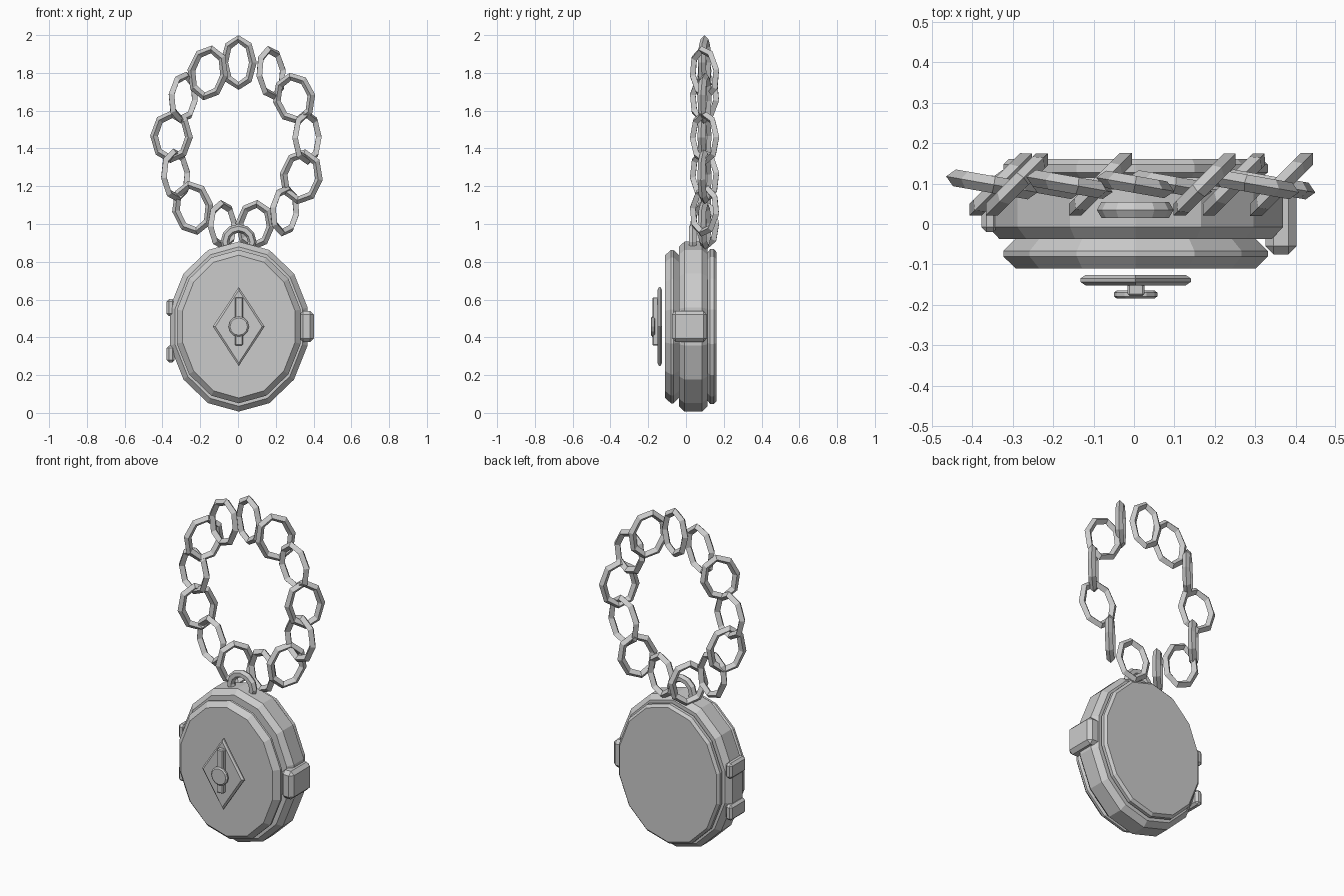
import bpy, bmesh
from math import sin, cos, pi, radians
from mathutils import Matrix, Vector

if "Cube" in bpy.data.objects:
    bpy.data.objects.remove(bpy.data.objects["Cube"])

CX, CZ = 0.004, 0.457   # centre of the locket


def finish(bm, name):
    bmesh.ops.recalc_face_normals(bm, faces=bm.faces)
    me = bpy.data.meshes.new(name)
    bm.to_mesh(me)
    bm.free()
    ob = bpy.data.objects.new(name, me)
    bpy.context.collection.objects.link(ob)
    return ob


def disc(name, sides, sections, cx=CX, cz=CZ):
    """Solid along y lofted through (y, radius_x, radius_z) sections."""
    bm = bmesh.new()
    rings = []
    for y, rx, rz in sections:
        rings.append([bm.verts.new((cx + rx * sin(2 * pi * i / sides), y,
                                    cz + rz * cos(2 * pi * i / sides)))
                      for i in range(sides)])
    for a, b in zip(rings, rings[1:]):
        for i in range(sides):
            j = (i + 1) % sides
            bm.faces.new((a[i], a[j], b[j], b[i]))
    bm.faces.new(rings[0])
    bm.faces.new(rings[-1])
    return finish(bm, name)


def box(name, lo, hi, bevel):
    """Chamfered box between two corners."""
    lo, hi = Vector(lo), Vector(hi)
    bm = bmesh.new()
    bmesh.ops.create_cube(bm, size=1, matrix=Matrix.Translation((lo + hi) / 2)
                          @ Matrix.Diagonal((hi - lo).to_4d()))
    bmesh.ops.bevel(bm, geom=bm.edges[:], offset=bevel, segments=1,
                    profile=0.5, affect='EDGES')
    return finish(bm, name)


def ring(name, loc, half_w, half_h, tube, major, minor, yaw=0, tilt=0):
    """Oval ring standing in the xz plane, outer half sizes given."""
    bm = bmesh.new()
    rows = []
    for i in range(major):
        t = 2 * pi * i / major
        row = []
        for k in range(minor):
            p = 2 * pi * k / minor
            d = tube * cos(p) - tube
            row.append(bm.verts.new(((half_w + d) * sin(t), tube * sin(p),
                                     (half_h + d) * cos(t))))
        rows.append(row)
    for i in range(major):
        a, b = rows[i], rows[(i + 1) % major]
        for k in range(minor):
            m = (k + 1) % minor
            bm.faces.new((a[k], a[m], b[m], b[k]))
    bm.transform(Matrix.Translation(loc) @ Matrix.Rotation(radians(yaw), 4, 'Z')
                 @ Matrix.Rotation(radians(tilt), 4, 'Y'))
    return finish(bm, name)


# locket case: body, front lid, back plate
disc("locket_body", 14, [(-0.037, 0.346, 0.422), (-0.008, 0.374, 0.45),
                         (0.085, 0.374, 0.45), (0.115, 0.346, 0.422)])
disc("front_lid", 14, [(-0.11, 0.305, 0.378), (-0.08, 0.336, 0.406),
                       (-0.067, 0.336, 0.406), (-0.037, 0.305, 0.378)])
disc("back_plate", 14, [(0.115, 0.32, 0.393), (0.128, 0.336, 0.41),
                        (0.147, 0.336, 0.41), (0.161, 0.322, 0.395)])

# diamond badge with keyhole
disc("diamond_badge", 4, [(-0.152, 0.124, 0.192), (-0.143, 0.137, 0.209),
                          (-0.135, 0.137, 0.209), (-0.126, 0.124, 0.192)])
box("keyhole_slot", (-0.016, -0.178, 0.357), (0.026, -0.145, 0.612), 0.005)
disc("keyhole_disc", 12, [(-0.185, 0.046, 0.046), (-0.179, 0.054, 0.054),
                          (-0.17, 0.054, 0.054), (-0.164, 0.046, 0.046)])

# side clasp and hinges
box("clasp", (0.325, -0.075, 0.375), (0.402, 0.112, 0.54), 0.02)
for n, z in enumerate((0.312, 0.557)):
    box("hinge_%d" % n, (-0.378, -0.02, z - 0.045), (-0.335, 0.12, z + 0.045), 0.013)

# hanging bail
ring("bail", (0.003, 0.035, 0.905), 0.095, 0.095, 0.023, 12, 6)

# chain links, alternately turned: (x, z, outer half width, outer half height)
links = [(0.003, 1.855, 0.098, 0.145), (0.175, 1.80, 0.11, 0.145),
         (0.297, 1.665, 0.115, 0.138), (0.365, 1.458, 0.11, 0.145),
         (0.335, 1.25, 0.117, 0.147), (0.247, 1.07, 0.11, 0.138),
         (0.09, 0.995, 0.105, 0.133), (-0.083, 0.995, 0.11, 0.133),
         (-0.24, 1.085, 0.112, 0.145), (-0.33, 1.258, 0.11, 0.143),
         (-0.352, 1.463, 0.115, 0.14), (-0.29, 1.67, 0.11, 0.138),
         (-0.16, 1.80, 0.11, 0.147)]
for n, (x, z, w, h) in enumerate(links):
    lean = max(-10, min(10, -150 * x * (z - 1.42)))
    ring("chain_link_%d" % n, (x, 0.098, z), w, h, 0.021, 8, 4,
         45 if n % 2 else -10, lean)
